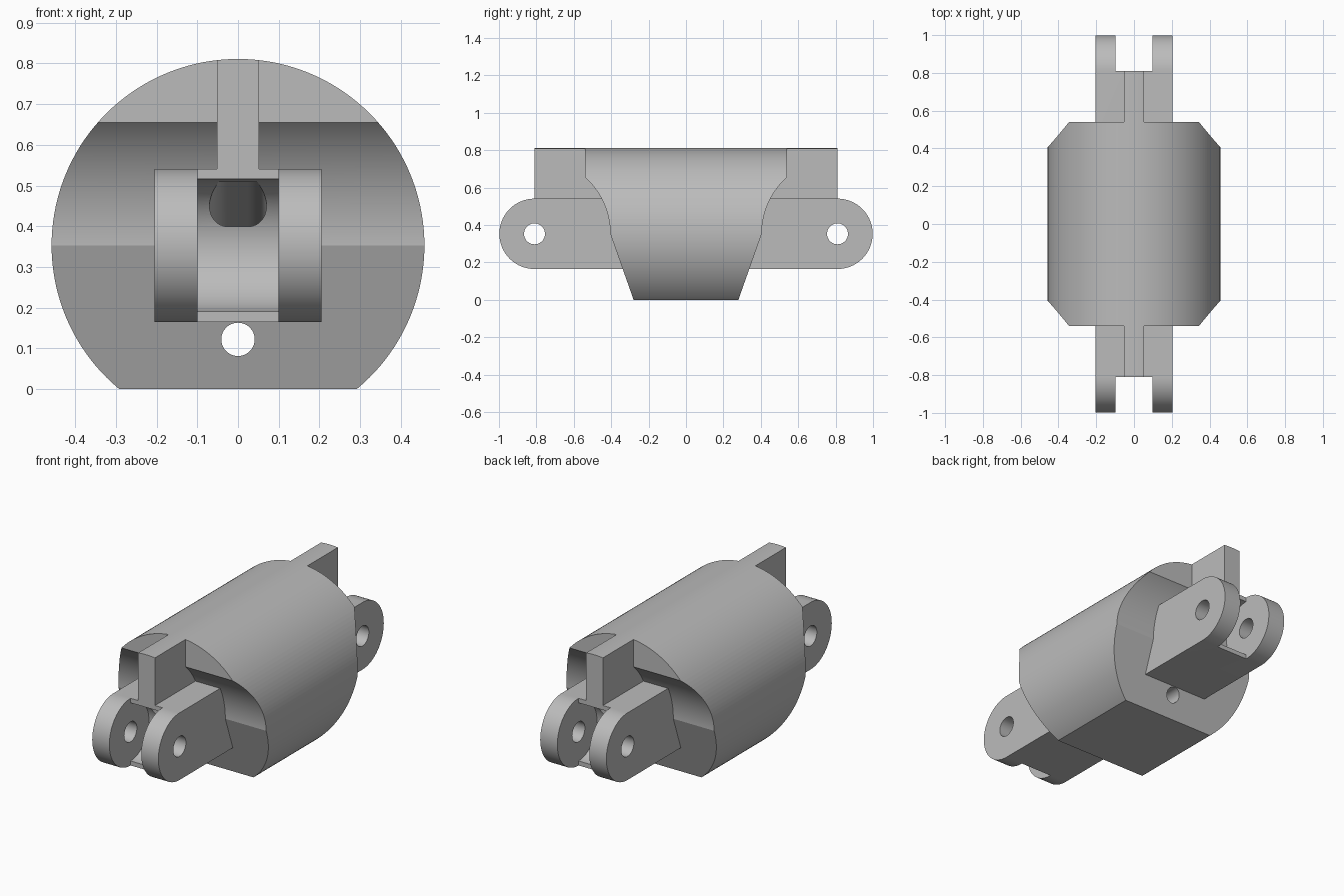
import bpy, bmesh
from math import cos, sin, pi, acos, radians
from mathutils import Vector

cube = bpy.data.objects.get("Cube")
if cube:
    bpy.data.objects.remove(cube, do_unlink=True)

AXIS_Z = 0.353      # height of body axis and hinge pins
PIN_Y = 0.81        # distance of hinge pins from the middle
BODY_R = 0.458
LUG_X = 0.205

grey = bpy.data.materials.new("plain grey")
grey.use_nodes = True
colour = (0.5, 0.5, 0.5, 1)
grey.diffuse_color = colour
grey.node_tree.nodes["Principled BSDF"].inputs["Base Color"].default_value = colour


def arc(cx, cy, r, start, end, n=48):
    return [(cx + r * cos(start + (end - start) * i / n),
             cy + r * sin(start + (end - start) * i / n)) for i in range(n + 1)]


def prism(name, loop_a, loop_b):
    """Solid between two matching loops of 3D points."""
    bm = bmesh.new()
    a = [bm.verts.new(p) for p in loop_a]
    b = [bm.verts.new(p) for p in loop_b]
    bm.faces.new(a)
    bm.faces.new(b[::-1])
    for i in range(len(a)):
        j = (i + 1) % len(a)
        bm.faces.new((a[j], a[i], b[i], b[j]))
    bmesh.ops.recalc_face_normals(bm, faces=bm.faces)
    mesh = bpy.data.meshes.new(name)
    bm.to_mesh(mesh)
    bm.free()
    mesh.materials.append(grey)
    obj = bpy.data.objects.new(name, mesh)
    bpy.context.collection.objects.link(obj)
    return obj


def across(name, profile, half_width):
    """Extrude a (y, z) profile along x."""
    return prism(name, [Vector((-half_width, y, z)) for y, z in profile],
                 [Vector((half_width, y, z)) for y, z in profile])


def along(name, profile, y0, y1, drop=0.0):
    """Extrude an (x, z) profile along y, optionally sinking on the way."""
    return prism(name, [Vector((x, y0, z)) for x, z in profile],
                 [Vector((x, y1, z - drop)) for x, z in profile])


def combine(target, tool, operation):
    mod = target.modifiers.new(operation.lower(), 'BOOLEAN')
    mod.operation = operation
    mod.solver = 'EXACT'
    mod.object = tool
    bpy.context.view_layer.objects.active = target
    bpy.ops.object.modifier_apply(modifier=mod.name)
    bpy.data.objects.remove(tool, do_unlink=True)


# Trunk side profile: sloping lower ends, round clearance above, flat top ends
half = [(0.28, 0)] + arc(PIN_Y, AXIS_Z, 0.405, pi, acos(-0.27 / 0.405)) + [(0.54, 0.9)]
body = across("hinged_link_body", half + [(-y, z) for y, z in reversed(half)], 0.6)

# Long rounded bar forming the lugs at both ends
bar = (arc(PIN_Y, AXIS_Z, 0.188, -pi / 2, pi / 2)
       + arc(-PIN_Y, AXIS_Z, 0.188, pi / 2, 3 * pi / 2))
combine(body, across("lug_bar", bar, LUG_X), 'UNION')

# Narrow upright stop fin
fin = [(-0.85, 0.45), (0.85, 0.45), (0.85, 0.9), (-0.85, 0.9)]
combine(body, across("stop_fin", fin, 0.052), 'UNION')

# Round outer shape
circle = arc(0, AXIS_Z, BODY_R, 0, 2 * pi, 144)[:-1]
combine(body, along("round_envelope", circle, -1.2, 1.2), 'INTERSECT')

# Slot, pin hole and sloping cord channel at each end
for side in (-1, 1):
    slot = [(1.2, 0.95), (1.2, -0.1), (PIN_Y, -0.1)] \
        + arc(PIN_Y, AXIS_Z, 0.163, 1.5 * pi, 0.5 * pi) + [(PIN_Y, 0.95)]
    combine(body, across("slot_cutter", [(side * y, z) for y, z in slot], 0.099), 'DIFFERENCE')

    pin = arc(side * PIN_Y, AXIS_Z, 0.056, 0, 2 * pi)[:-1]
    combine(body, across("pin_cutter", pin, 0.4), 'DIFFERENCE')

    oval = arc(0.025, 0.47, 0.045, -pi / 2, pi / 2, 20) + arc(-0.025, 0.47, 0.045, pi / 2, 1.5 * pi, 20)
    combine(body, along("cord_cutter", oval, side * 0.76, -side * 0.02, 0.19), 'DIFFERENCE')

# Straight lower cord hole
hole = arc(0, 0.122, 0.041, 0, 2 * pi)[:-1]
combine(body, along("lower_hole_cutter", hole, -1.2, 1.2), 'DIFFERENCE')

bpy.ops.object.select_all(action='DESELECT')
body.select_set(True)
bpy.context.view_layer.objects.active = body
bpy.ops.object.shade_smooth_by_angle(angle=radians(14))
